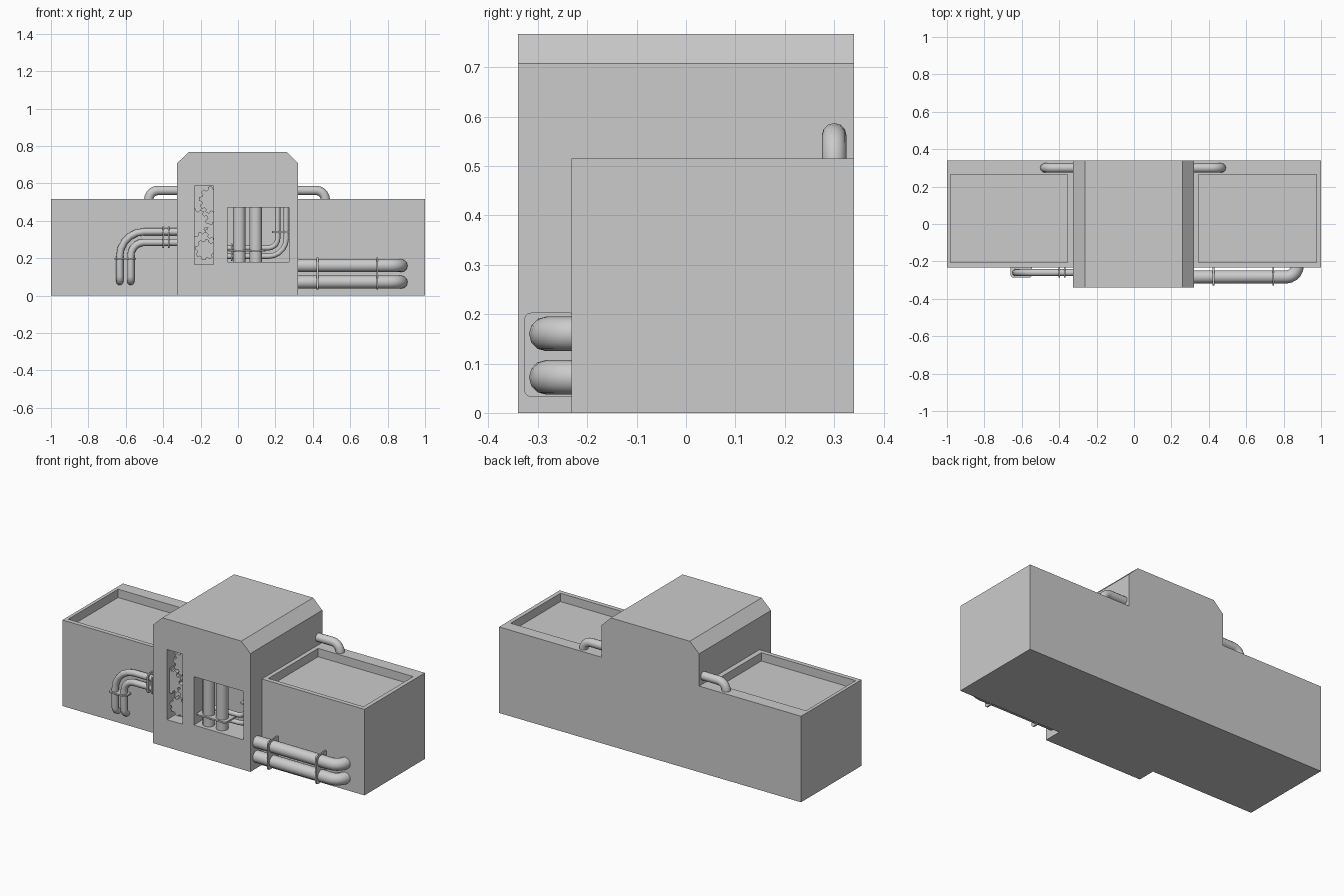
import bpy, bmesh, math
from mathutils import Vector

if "Cube" in bpy.data.objects:
    bpy.data.objects.remove(bpy.data.objects["Cube"])


def prism(name, pts, axis, a, b):
    """Extrude a 2D outline along one axis from a to b."""
    place = {'x': lambda u, v: (a, u, v), 'y': lambda u, v: (u, a, v), 'z': lambda u, v: (u, v, a)}[axis]
    bm = bmesh.new()
    face = bm.faces.new([bm.verts.new(place(u, v)) for u, v in pts])
    new = bmesh.ops.extrude_face_region(bm, geom=[face])
    step = Vector([b - a if k == axis else 0 for k in 'xyz'])
    bmesh.ops.translate(bm, vec=step, verts=[g for g in new['geom'] if isinstance(g, bmesh.types.BMVert)])
    bmesh.ops.recalc_face_normals(bm, faces=bm.faces)
    mesh = bpy.data.meshes.new(name)
    bm.to_mesh(mesh)
    bm.free()
    ob = bpy.data.objects.new(name, mesh)
    bpy.context.collection.objects.link(ob)
    return ob


def activate(ob):
    bpy.ops.object.select_all(action='DESELECT')
    ob.select_set(True)
    bpy.context.view_layer.objects.active = ob


def cut(ob, x0, x1, y0, y1, z0, z1):
    cutter = prism("cutter", [(x0, z0), (x1, z0), (x1, z1), (x0, z1)], 'y', y0, y1)
    cutter.hide_render = True
    mod = ob.modifiers.new("cut", 'BOOLEAN')
    mod.operation, mod.solver, mod.object = 'DIFFERENCE', 'EXACT', cutter
    activate(ob)
    bpy.ops.object.modifier_apply(modifier=mod.name)
    bpy.data.objects.remove(cutter)


def pipe(name, pts, r, bend=0.0, steps=5):
    """Round tube through points, with corners rounded to the bend radius."""
    pts = [Vector(p) for p in pts]
    bends = bend if isinstance(bend, (list, tuple)) else [bend] * len(pts)
    path = [pts[0]]
    for i in range(1, len(pts) - 1):
        d0 = (pts[i - 1] - pts[i]).normalized()
        d1 = (pts[i + 1] - pts[i]).normalized()
        q = bends[i - 1]
        for k in range(steps + 1):
            t = k / steps * math.pi / 2
            path.append(pts[i] + d0 * q * (1 - math.sin(t)) + d1 * q * (1 - math.cos(t)))
    path.append(pts[-1])
    cu = bpy.data.curves.new(name, 'CURVE')
    cu.dimensions = '3D'
    cu.bevel_depth, cu.bevel_resolution, cu.use_fill_caps = r, 4, True
    sp = cu.splines.new('POLY')
    sp.points.add(len(path) - 1)
    for p, co in zip(sp.points, path):
        p.co = (*co, 1)
    ob = bpy.data.objects.new(name, cu)
    bpy.context.collection.objects.link(ob)
    activate(ob)
    bpy.ops.object.convert(target='MESH')
    bpy.ops.object.shade_smooth_by_angle(angle=math.radians(40))


def bracket(name, axis, pos, u0, u1, v0, v1, r=0.015, t=0.009):
    """Thin plate with rounded corners, across the pipes."""
    pts = []
    for cx, cy, s in ((u1 - r, v1 - r, 0), (u0 + r, v1 - r, 1), (u0 + r, v0 + r, 2), (u1 - r, v0 + r, 3)):
        for k in range(4):
            w = (s + k / 3) * math.pi / 2
            pts.append((cx + r * math.cos(w), cy + r * math.sin(w)))
    prism(name, pts, axis, pos - t / 2, pos + t / 2)


def gear(name, cx, cz, r, teeth, phase):
    pts = []
    for i in range(teeth):
        for f, q in ((0, 0.8), (0.3, 0.8), (0.42, 1), (0.88, 1)):
            w = (i + f + phase) / teeth * 2 * math.pi
            pts.append((cx + r * q * math.cos(w), cz + r * q * math.sin(w)))
    prism(name, pts, 'y', -0.315, -0.28)


# Housing: stepped silhouette with the wings set back and recesses cut in
L, R, H, T = -0.325, 0.32, 0.515, 0.767
housing = prism("housing", [(-1, 0), (1, 0), (1, H), (R, H), (R, 0.708), (0.26, T),
                            (-0.263, T), (L, 0.708), (L, H), (-1, H)], 'y', -0.34, 0.34)
cut(housing, -1.2, L, -0.5, -0.232, -0.2, 0.9)
cut(housing, R, 1.2, -0.5, -0.232, -0.2, 0.9)
cut(housing, -0.98, -0.355, -0.205, 0.265, 0.465, 0.6)
cut(housing, 0.345, 0.975, -0.205, 0.265, 0.465, 0.6)
cut(housing, -0.232, -0.13, -0.5, -0.265, 0.165, 0.585)
cut(housing, -0.055, 0.273, -0.5, -0.19, 0.18, 0.47)

# Gears in the narrow slot
gear("upper_gear", -0.135, 0.51, 0.075, 10, 0.2)
gear("middle_gear", -0.23, 0.39, 0.075, 10, 0.0)
gear("side_gear", -0.125, 0.345, 0.05, 8, 0.4)
gear("lower_gear", -0.175, 0.245, 0.056, 8, 0.1)

# Pipes in the window
for i, x in enumerate((0.007, 0.095)):
    pipe(f"window_riser_{i}", [(x, -0.285, 0.16), (x, -0.285, 0.49)], 0.034)
for i, (x, z, b) in enumerate(((0.212, 0.255, 0.05), (0.258, 0.21, 0.095))):
    pipe(f"window_elbow_{i}", [(-0.07, -0.225, z), (x, -0.225, z), (x, -0.225, 0.49)], 0.014, b)
bracket("riser_bracket", 'z', 0.24, -0.05, 0.147, -0.328, -0.18)
bracket("elbow_bracket", 'z', 0.34, 0.183, 0.285, -0.247, -0.18)
bracket("elbow_side_bracket", 'x', -0.033, -0.247, -0.18, 0.186, 0.279)

# Twin pipes along the right wing
for i, z in enumerate((0.072, 0.16)):
    pipe(f"right_pipe_{i}", [(0.3, -0.283, z), (0.873, -0.283, z), (0.873, -0.21, z)], 0.035, 0.06)
for i, x in enumerate((0.425, 0.745)):
    bracket(f"right_bracket_{i}", 'x', x, -0.328, -0.22, 0.032, 0.203)

# Twin bent pipes on the left wing, turning into the wall at the bottom
for i, (x, z, b) in enumerate(((-0.632, 0.341, 0.13), (-0.573, 0.284, 0.07))):
    pipe(f"left_pipe_{i}", [(-0.31, -0.26, z), (x, -0.26, z), (x, -0.26, 0.074), (x, -0.215, 0.074)],
         0.019, (b, 0.03))
for i, x in enumerate((-0.4, -0.37)):
    bracket(f"left_bracket_{i}", 'x', x, -0.287, -0.22, 0.255, 0.37)
bracket("left_lower_bracket", 'z', 0.197, -0.66, -0.545, -0.287, -0.22)

# Short pipes from the tower down into each wing roof
for name, x0, x1 in (("left_roof_pipe", L + 0.02, -0.477), ("right_roof_pipe", R - 0.02, 0.467)):
    pipe(name, [(x0, 0.3, 0.562), (x1, 0.3, 0.562), (x1, 0.3, 0.49)], 0.025, 0.05)
